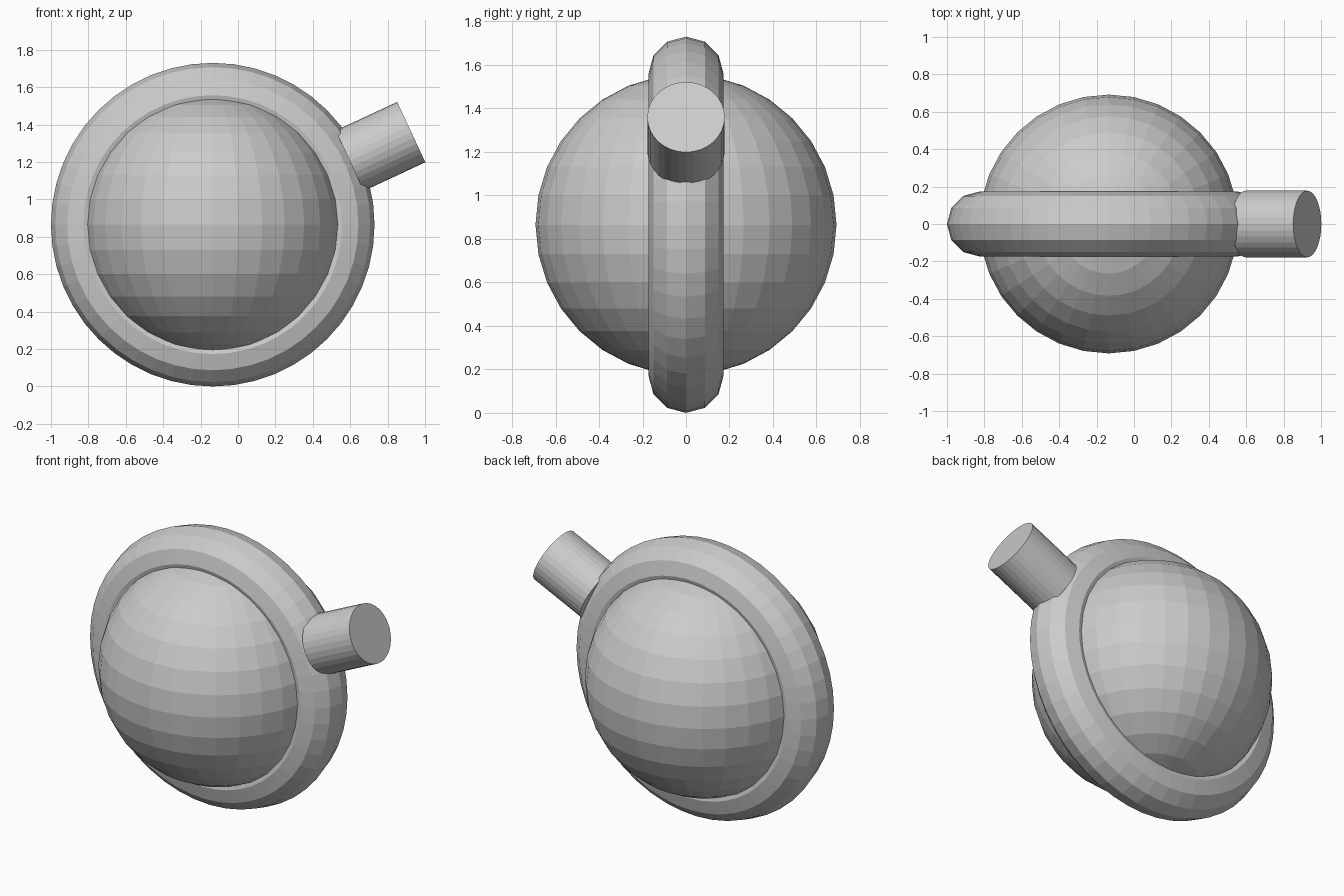
import bpy
from math import radians, sin, cos
from mathutils import Vector

if "Cube" in bpy.data.objects:
    bpy.data.objects.remove(bpy.data.objects["Cube"])

R = 0.692                          # ball radius and ring major radius
C = Vector((-0.135, 0, 0.865))     # common centre
TILT = radians(25)                 # stub elevation above +x

# central ball
bpy.ops.mesh.primitive_uv_sphere_add(segments=32, ring_count=16, radius=R, location=C)
bpy.context.object.name = "ball"

# upright ring around the ball
bpy.ops.mesh.primitive_torus_add(major_segments=48, minor_segments=12,
                                 major_radius=R, minor_radius=R / 4,
                                 location=C, rotation=(radians(90), 0, 0))
bpy.context.object.name = "ring"

# stub pointing outward from the ring
inner, outer = 0.808, 1.171
direction = Vector((cos(TILT), 0, sin(TILT)))
bpy.ops.mesh.primitive_cylinder_add(vertices=32, radius=0.178, depth=outer - inner,
                                    location=C + direction * (inner + outer) / 2,
                                    rotation=(0, radians(90) - TILT, 0))
bpy.context.object.name = "stub"
